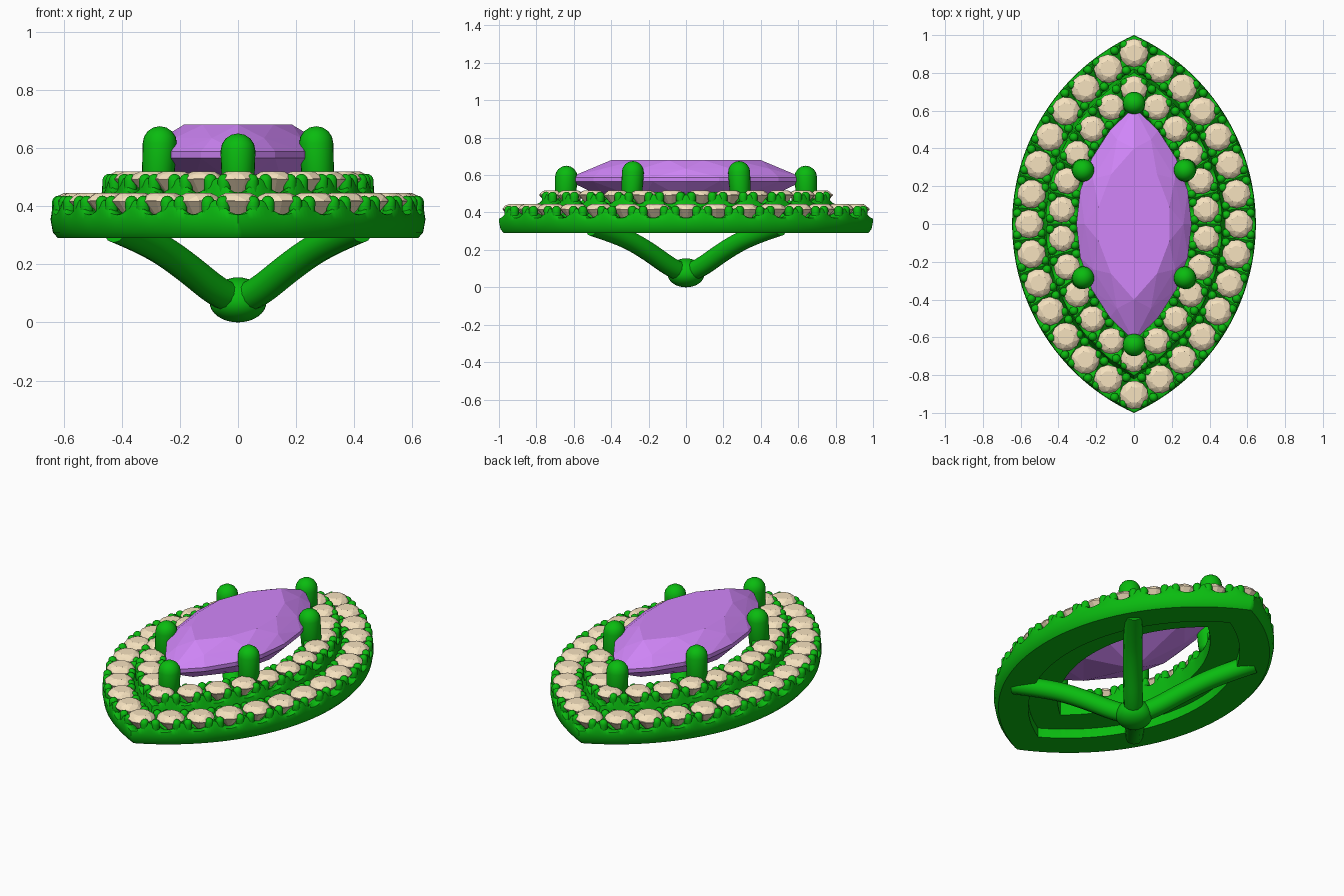
import bpy, bmesh
from math import sin, cos, asin, sqrt, pi, radians
from mathutils import Vector

if "Cube" in bpy.data.objects:
    bpy.data.objects.remove(bpy.data.objects["Cube"])


def material(name, rgb):
    m = bpy.data.materials.new(name)
    m.diffuse_color = (*rgb, 1)
    m.use_nodes = True
    m.node_tree.nodes["Principled BSDF"].inputs["Base Color"].default_value = m.diffuse_color
    return m


METAL = material("green_metal", (0.003, 0.50, 0.005))
PURPLE = material("purple_gem", (0.64, 0.24, 0.95))
CREAM = material("cream_gem", (0.92, 0.76, 0.52))


def finish(bm, name, mat, smooth=None):
    bmesh.ops.recalc_face_normals(bm, faces=bm.faces)
    me = bpy.data.meshes.new(name)
    bm.to_mesh(me)
    bm.free()
    ob = bpy.data.objects.new(name, me)
    bpy.context.collection.objects.link(ob)
    me.materials.append(mat)
    if smooth:
        shade(ob, smooth)
    return ob


def shade(ob, angle, to_mesh=False):
    bpy.ops.object.select_all(action='DESELECT')
    ob.select_set(True)
    bpy.context.view_layer.objects.active = ob
    if to_mesh:
        bpy.ops.object.convert(target='MESH')
    bpy.ops.object.shade_smooth_by_angle(angle=radians(angle))


def marquise(a, b, u):
    """Point on a pointed oval made of two arcs; u 0..1 right side, 1..2 left side."""
    u %= 2
    side, t = (1, u) if u <= 1 else (-1, 2 - u)
    r = (a * a + b * b) / (2 * a)
    ang = asin(b / r) * (1 - 2 * t)
    return side * (r * cos(ang) + a - r), r * sin(ang)


def capsule(bm, x, y, z0, z1, r, lean=(0, 0), seg=12):
    vs = bmesh.ops.create_uvsphere(bm, u_segments=seg, v_segments=8, radius=r)["verts"]
    for v in vs:
        if v.co.z > -1e-4:
            v.co += Vector((lean[0], lean[1], z1 - z0 - 2 * r))
        v.co += Vector((x, y, z0 + r))


def round_stone(bm, x, y, z, r, spin):
    """Brilliant cut: octagon table, crown, girdle and pointed base."""
    pts = []
    for n, rad, h, off in ((8, .58, .34, 0), (8, .84, .2, .5), (12, 1, 0, 0), (12, 1, -.06, 0)):
        for i in range(n):
            a = 2 * pi * (i + off) / n + spin
            pts.append((x + r * rad * cos(a), y + r * rad * sin(a), z + r * h))
    pts.append((x, y, z - r * 1.15))
    bmesh.ops.convex_hull(bm, input=[bm.verts.new(p) for p in pts])


def halo(name, a, b, n, z0, top, r, wo, wi, flare):
    """Scalloped setting with n stones per side, its little claws and its stones."""
    # profile: (offset from stone line, height, scallop depth)
    prof = [(-wi, z0, 0), (wo - .025 + flare, z0, 0), (wo - .008 + flare, z0 + .02, 0),
            (wo, top - .075, 0), (wo - .003, top - .035, .025), (wo - .012, top - .008, .05),
            (wo - .04, top - .01, .05), (0, top - .045, .05), (-.05, top - .01, .05),
            (-.076, top - .008, .05), (-.085, top - .035, .025), (-wi, top - .075, 0)]
    bm = bmesh.new()
    steps = n * 2 * 12
    rings = []
    for i in range(steps):
        u = 2 * i / steps
        w = abs(cos(pi * n * u)) ** 1.3
        row = []
        for d, z, cut in prof:
            x, y = marquise(a + d, b + d * 1.06, u)
            row.append(bm.verts.new((x, y, z - cut * w)))
        rings.append(row)
    for i in range(steps):
        p, q = rings[i], rings[(i + 1) % steps]
        for j in range(len(prof)):
            k = (j + 1) % len(prof)
            bm.faces.new((p[j], q[j], q[k], p[k]))
    finish(bm, name + "_setting", METAL, 40)

    claws, stones = bmesh.new(), bmesh.new()
    for i in range(2 * n):
        x, y = marquise(a, b, i / n)
        round_stone(stones, x, y, top - .01, r, i * .7)
        for s in (-.17, .17):
            for d in (wo - .026, -.064):
                x, y = marquise(a + d, b + d * 1.06, (i + .5 + s) / n)
                capsule(claws, x, y, top - .09, top + .006, .024, seg=10)
    finish(claws, name + "_claws", METAL, 60)
    finish(stones, name + "_stones", CREAM)


halo("outer_halo", .555, .905, 14, .29, .43, .076, .09, .10, 0)
halo("inner_halo", .385, .715, 11, .345, .505, .070, .085, .095, .025)

# centre gem
bm = bmesh.new()
pts = [(0, 0, .36)]
for a, b, z, n, off in ((.195, .40, .68, 5, 0), (.262, .53, .634, 5, .5), (.305, .62, .588, 8, 0),
                        (.305, .62, .565, 8, 0), (.21, .42, .47, 4, 0)):
    for i in range(2 * n):
        pts.append((*marquise(a, b, (i + off) / n), z))
bmesh.ops.convex_hull(bm, input=[bm.verts.new(p) for p in pts])
finish(bm, "centre_gem", PURPLE)

# six prongs holding the centre gem
bm = bmesh.new()
for sy in (-1, 1):
    capsule(bm, 0, sy * .645, .42, .65, .06, (0, -sy * .005), 24)
    for sx in (-1, 1):
        capsule(bm, sx * .277, sy * .292, .42, .675, .059, (sx * -.008, sy * -.008), 24)
finish(bm, "prongs", METAL, 60)


def strut(name, side):
    """Bent diagonal bar running from corner to corner through the low centre."""
    half = [(.055, .06, .09), (.20, .225, .21), (.31, .36, .28), (.42, .50, .325)]
    path = [(-x, -y, z) for x, y, z in reversed(half)] + [(0, 0, .085)] + half
    cu = bpy.data.curves.new(name, 'CURVE')
    cu.dimensions = '3D'
    cu.bevel_depth = .052
    cu.bevel_resolution = 4
    cu.resolution_u = 8
    cu.use_fill_caps = True
    sp = cu.splines.new('NURBS')
    sp.points.add(len(path) - 1)
    for p, (x, y, z) in zip(sp.points, path):
        p.co = (side * x, y, z, 1)
    sp.order_u = 3
    sp.use_endpoint_u = True
    ob = bpy.data.objects.new(name, cu)
    bpy.context.collection.objects.link(ob)
    cu.materials.append(METAL)
    shade(ob, 50, to_mesh=True)


strut("strut_right_diagonal", 1)
strut("strut_left_diagonal", -1)

# rounded hub under the struts
bm = bmesh.new()
bmesh.ops.create_uvsphere(bm, u_segments=32, v_segments=16, radius=1)
for v in bm.verts:
    v.co = Vector((v.co.x * .098, v.co.y * .098, .07 + v.co.z * (.07 if v.co.z < 0 else .085)))
finish(bm, "hub", METAL, 60)
